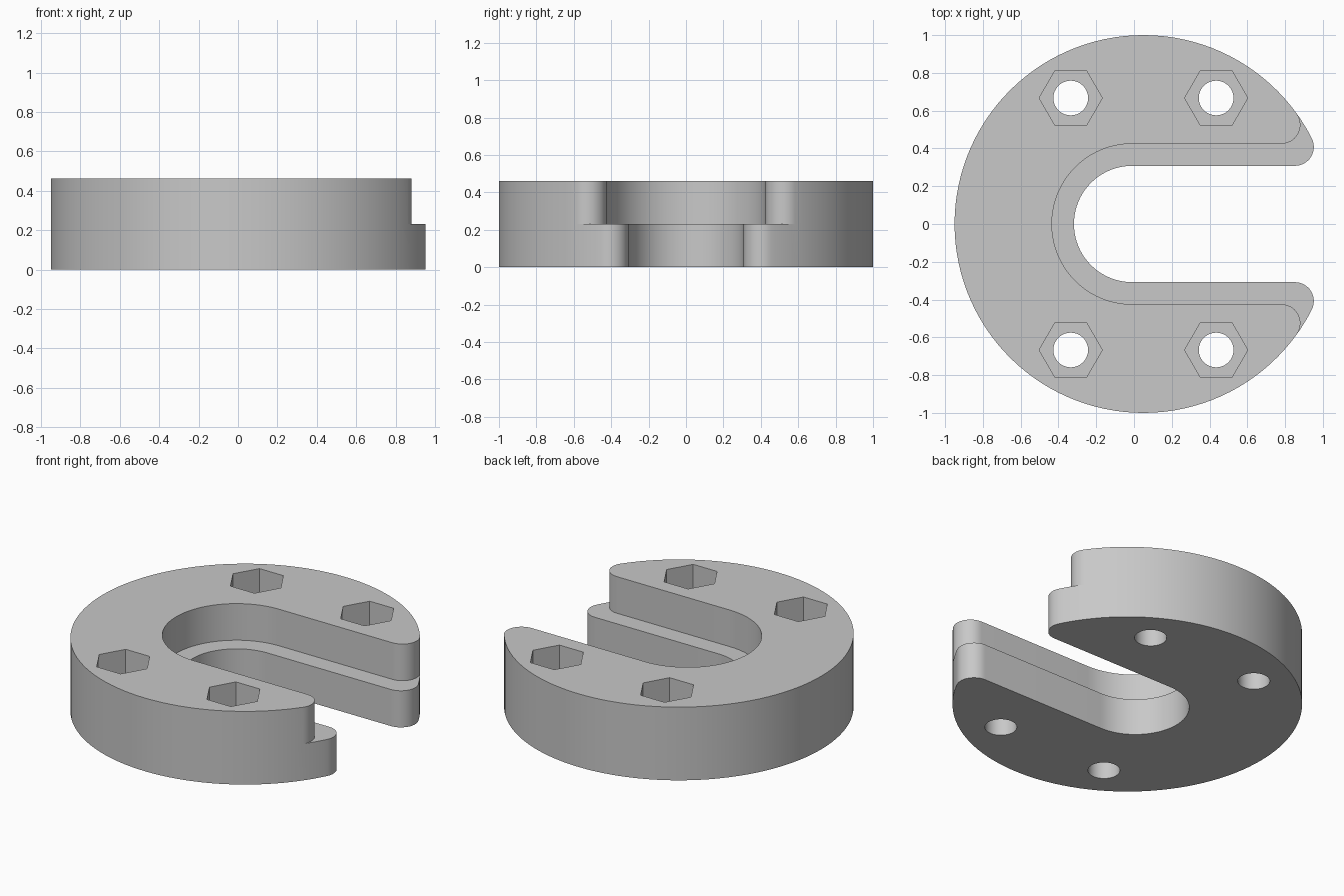
import bpy
import bmesh
from math import sin, cos, pi, sqrt, atan2

DISC_X, DISC_R = 0.05, 1.0       # round body
SLOT_X, TIP_R = -0.01, 0.1       # slot end centre, rounding of the jaw tips
HEIGHT, LEDGE = 0.462, 0.231
LOWER_HALF, UPPER_HALF = 0.308, 0.425

cube = bpy.data.objects.get("Cube")
if cube:
    bpy.data.objects.remove(cube, do_unlink=True)

grey = bpy.data.materials.new("light_grey")
grey.use_nodes = True
colour = (0.58, 0.58, 0.58, 1)
grey.diffuse_color = colour
grey.node_tree.nodes["Principled BSDF"].inputs["Base Color"].default_value = colour


def arc(cx, cy, r, a, b, n):
    return [(cx + r * cos(a + (b - a) * i / n), cy + r * sin(a + (b - a) * i / n))
            for i in range(n + 1)]


def tip(half):
    """Centre of the jaw tip rounding and the angle where it meets the disc."""
    dy = half + TIP_R
    dx = sqrt((DISC_R - TIP_R) ** 2 - dy ** 2)
    return DISC_X + dx, dy, atan2(dy, dx)


def slot_path(half):
    """Slot edge from the back jaw tip, around the slot end, to the front jaw tip."""
    x, y, angle = tip(half)
    pts = arc(x, y, TIP_R, angle, -pi / 2, 12) + arc(SLOT_X, 0, half, pi / 2, pi, 20)
    return pts + [(px, -py) for px, py in reversed(pts[:-1])]


def new_object(name, bm):
    bmesh.ops.recalc_face_normals(bm, faces=bm.faces)
    mesh = bpy.data.meshes.new(name)
    bm.to_mesh(mesh)
    bm.free()
    mesh.materials.append(grey)
    obj = bpy.data.objects.new(name, mesh)
    bpy.context.collection.objects.link(obj)
    return obj


def ring(bm, pts, z):
    return [bm.verts.new((x, y, z)) for x, y in pts]


def walls(bm, low, high):
    n = len(low)
    for i in range(n):
        j = (i + 1) % n
        bm.faces.new((low[i], low[j], high[j], high[i]))


def prism(name, x, y, r, sides, z0, z1):
    bm = bmesh.new()
    pts = arc(x, y, r, 0, 2 * pi, sides)[:-1]
    low, high = ring(bm, pts, z0), ring(bm, pts, z1)
    walls(bm, low, high)
    bm.faces.new(low)
    bm.faces.new(high)
    return new_object(name, bm)


# Stepped body: a shared round rim, with a narrow slot below and a wide one above
upper_angle, lower_angle = tip(UPPER_HALF)[2], tip(LOWER_HALF)[2]
rim = arc(DISC_X, 0, DISC_R, 2 * pi - upper_angle, upper_angle, 96)[1:-1]
corner = arc(DISC_X, 0, DISC_R, upper_angle, lower_angle, 5)[:-1]
lower = corner + slot_path(LOWER_HALF) + [(x, -y) for x, y in reversed(corner)]
upper = slot_path(UPPER_HALF)

bm = bmesh.new()
bottom_ring = ring(bm, lower + rim, 0)
low_mid = ring(bm, lower, LEDGE)
rim_mid = ring(bm, rim, LEDGE)
# The upper slot path meets the lower one at both rim corners
up_mid = [low_mid[0]] + ring(bm, upper[1:-1], LEDGE) + [low_mid[-1]]
top_ring = ring(bm, upper + rim, HEIGHT)
walls(bm, bottom_ring, low_mid + rim_mid)
walls(bm, up_mid + rim_mid, top_ring)
bm.faces.new(bottom_ring)
bm.faces.new(top_ring)
bm.faces.new(low_mid + up_mid[-2:0:-1])
body = new_object("slotted_disc", bm)

# Bolt holes with hexagonal nut pockets
cutters = []
for x in (-0.335, 0.435):
    for y in (-0.667, 0.667):
        cutters.append(prism("nut_pocket_cutter", x, y, 0.167, 6, LEDGE, 0.6))
        cutters.append(prism("bolt_hole_cutter", x, y, 0.092, 32, -0.1, 0.5))

bpy.context.view_layer.objects.active = body
for cutter in cutters:
    cutter.hide_render = True
    cut = body.modifiers.new("cut", 'BOOLEAN')
    cut.operation = 'DIFFERENCE'
    cut.solver = 'EXACT'
    cut.object = cutter
    bpy.ops.object.modifier_apply(modifier=cut.name)
    bpy.data.objects.remove(cutter, do_unlink=True)

bpy.ops.object.select_all(action='DESELECT')
body.select_set(True)
bpy.ops.object.shade_smooth_by_angle(angle=pi / 6)
